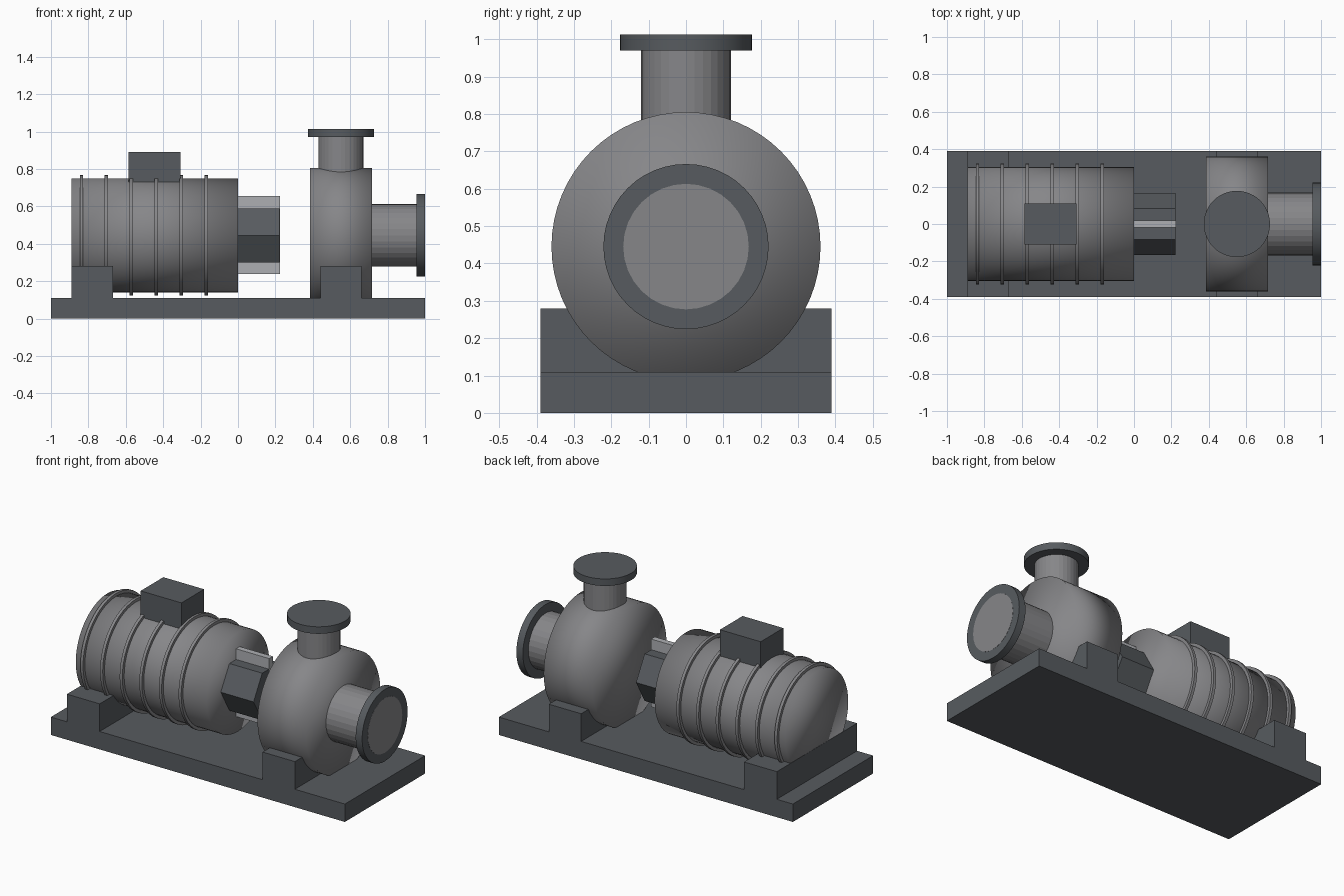
import bpy, bmesh
from math import pi
from mathutils import Matrix, Vector

if "Cube" in bpy.data.objects:
    bpy.data.objects.remove(bpy.data.objects["Cube"])


def material(name, rgb):
    m = bpy.data.materials.new(name)
    m.diffuse_color = (*rgb, 1)
    m.use_nodes = True
    m.node_tree.nodes["Principled BSDF"].inputs["Base Color"].default_value = m.diffuse_color
    return m


DARK = material("dark_steel", (0.095, 0.105, 0.115))
MID = material("mid_grey", (0.24, 0.24, 0.25))
LIGHT = material("light_grey", (0.42, 0.43, 0.45))
AXIS_Z = 0.445   # height of the shared shaft line
PUMP_X = 0.55


def finish(bm, name, mat):
    mesh = bpy.data.meshes.new(name)
    bm.to_mesh(mesh)
    bm.free()
    mesh.materials.append(mat)
    ob = bpy.data.objects.new(name, mesh)
    bpy.context.collection.objects.link(ob)
    return ob


def box(name, x, y, z, mat=DARK):
    bm = bmesh.new()
    bmesh.ops.create_cube(bm, size=1)
    for v in bm.verts:
        v.co = Vector([(a + b) / 2 + c * (b - a) for c, (a, b) in zip(v.co, (x, y, z))])
    return finish(bm, name, mat)


def cylinder(name, axis, a, b, r, mat, sides=32, smooth="none"):
    """Cylinder from a to b along x (on the shaft line) or z (on the outlet)."""
    bm = bmesh.new()
    bmesh.ops.create_cone(bm, cap_ends=True, segments=sides, radius1=r, radius2=r, depth=b - a)
    if axis == "x":
        m = Matrix.Translation(((a + b) / 2, 0, AXIS_Z)) @ Matrix.Rotation(pi / 2, 4, "Y")
    else:
        m = Matrix.Translation((PUMP_X, 0, (a + b) / 2))
    bm.transform(m)
    for f in bm.faces:
        # "all" also softens the caps, "sides" keeps the rims sharp
        f.smooth = smooth == "all" or (smooth == "sides" and len(f.verts) == 4)
    if smooth == "sides":
        for e in bm.edges:
            if any(len(f.verts) > 4 for f in e.link_faces):
                e.smooth = False
    return finish(bm, name, mat)


# Base plate and the two cross supports
box("base_plate", (-1, 1), (-0.39, 0.39), (0, 0.11))
box("motor_support", (-0.891, -0.668), (-0.39, 0.39), (0.10, 0.28))
box("pump_support", (0.44, 0.66), (-0.39, 0.39), (0.10, 0.28))

# Motor body with cooling ribs and terminal box
cylinder("motor_body", "x", -0.89, 0, 0.305, MID, 48, "all")
for i in range(6):
    x = -0.837 + i * 0.1335
    cylinder(f"motor_rib_{i + 1}", "x", x - 0.009, x + 0.009, 0.323, MID, 48, "sides")
box("terminal_box", (-0.585, -0.308), (-0.11, 0.11), (0.67, 0.89))

# Six-sided coupling with a thin guard plate
cylinder("coupling", "x", 0, 0.223, 0.167, DARK, 6)
box("coupling_guard", (0, 0.225), (-0.018, 0.018), (0.238, 0.655), LIGHT)

# Pump casing
cylinder("pump_casing", "x", 0.385, 0.716, 0.36, MID, 64, "all")

# Suction pipe and flange
cylinder("suction_pipe", "x", 0.65, 1.0, 0.168, MID)
cylinder("suction_flange", "x", 0.955, 0.999, 0.221, DARK, 48, "sides")

# Discharge pipe and flange
cylinder("discharge_pipe", "z", 0.70, 0.98, 0.12, MID)
cylinder("discharge_flange", "z", 0.97, 1.013, 0.177, DARK, 48, "sides")
